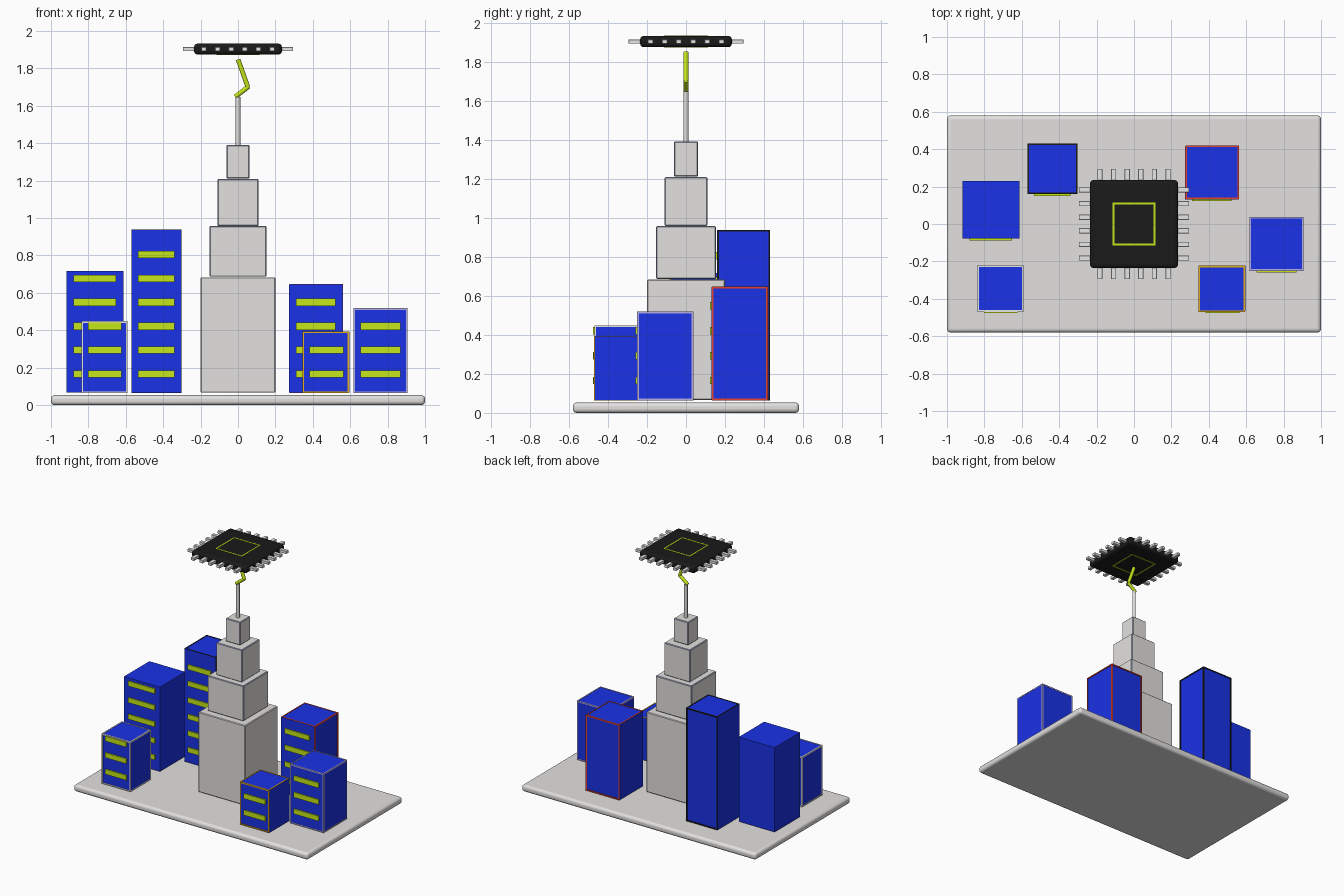
import bpy, bmesh, math
from mathutils import Vector

if "Cube" in bpy.data.objects:
    bpy.data.objects.remove(bpy.data.objects["Cube"])


def material(name, r, g, b):
    m = bpy.data.materials.new(name)
    m.diffuse_color = (r, g, b, 1)
    m.use_nodes = True
    m.node_tree.nodes["Principled BSDF"].inputs["Base Color"].default_value = m.diffuse_color
    return m


GREY = material("pale_grey", 0.77, 0.755, 0.745)
BLUE = material("blue", 0.010, 0.032, 0.80)
LIME = material("lime", 0.56, 0.80, 0.010)
BLACK = material("black", 0.010, 0.010, 0.010)
RED = material("red", 0.88, 0.06, 0.03)
GOLD = material("gold", 0.92, 0.48, 0.01)
LAVENDER = material("lavender", 0.50, 0.45, 0.85)
SILVER = material("silver", 0.82, 0.82, 0.82)
STEEL = material("steel_blue", 0.35, 0.41, 0.62)


def finish(name, bm, mats):
    me = bpy.data.meshes.new(name)
    bm.to_mesh(me)
    bm.free()
    for m in mats:
        me.materials.append(m)
    ob = bpy.data.objects.new(name, me)
    bpy.context.collection.objects.link(ob)
    return ob


def add_cube(bm, lo, hi):
    for v in bmesh.ops.create_cube(bm, size=1)["verts"]:
        v.co = [lo[i] + (v.co[i] + 0.5) * (hi[i] - lo[i]) for i in range(3)]


def box(name, lo, hi, mat, edge=None, bevel=0.0, segments=1):
    """Box between two corners; its bevel faces take the edge material."""
    bm = bmesh.new()
    add_cube(bm, lo, hi)
    if bevel:
        bmesh.ops.bevel(bm, geom=bm.edges[:], offset=bevel, segments=segments,
                        profile=0.5, affect='EDGES', material=1 if edge else 0)
    if segments > 1:
        for f in bm.faces:
            f.smooth = f.calc_area() < 0.02 and max(abs(c) for c in f.normal) < 0.999
    return finish(name, bm, [mat, edge] if edge else [mat])


def frame(name, lo, hi, mat, t):
    """Twelve square bars along the edges of a box."""
    bm = bmesh.new()
    for axis in range(3):
        a, b = [i for i in range(3) if i != axis]
        for sa in (0, 1):
            for sb in (0, 1):
                p, q = list(lo), list(hi)
                for i, s in ((a, sa), (b, sb)):
                    p[i] = hi[i] - t if s else lo[i]
                    q[i] = p[i] + t
                add_cube(bm, p, q)
    return finish(name, bm, [mat])


def rod(name, a, b, radius, mat, sides=16):
    """Cylinder from point a to point b."""
    a, b = Vector(a), Vector(b)
    bm = bmesh.new()
    bmesh.ops.create_cone(bm, cap_ends=True, segments=sides, radius1=radius,
                          radius2=radius, depth=(b - a).length)
    for f in bm.faces:
        f.smooth = len(f.verts) == 4
    ob = finish(name, bm, [mat])
    ob.rotation_euler = (b - a).to_track_quat('Z', 'Y').to_euler()
    ob.location = (a + b) / 2
    return ob


# Base slab with rounded edges
box("base", (-1, -0.58, 0), (1, 0.58, 0.053), GREY, bevel=0.02, segments=4)

# Stepped central tower
for i, (r, z0, z1, edge) in enumerate([
        (0.20, 0.066, 0.683, GREY), (0.153, 0.686, 0.958, STEEL),
        (0.110, 0.958, 1.208, STEEL), (0.062, 1.212, 1.391, STEEL)]):
    box(f"tower_step_{i + 1}", (-r, -r, z0), (r, r, z1), GREY, edge, bevel=0.005)
rod("spire", (0, 0, 1.388), (0, 0, 1.648), 0.0125, GREY)

# Surrounding buildings: x0, x1, y0, y1, top, window rows, trim colour, trim shift
buildings = [
    (-0.918, -0.612, -0.078, 0.230, 0.718, 5, None, 0),
    (-0.570, -0.305, 0.160, 0.428, 0.936, 6, BLACK, 0.002),
    (-0.834, -0.590, -0.467, -0.221, 0.447, 3, SILVER, -0.001),
    (0.274, 0.558, 0.131, 0.415, 0.645, 4, RED, 0.003),
    (0.349, 0.596, -0.466, -0.221, 0.392, 2, GOLD, -0.003),
    (0.619, 0.905, -0.249, 0.036, 0.517, 3, LAVENDER, 0),
]
for i, (x0, x1, y0, y1, top, rows, trim, s) in enumerate(buildings):
    box(f"building_{i + 1}", (x0, y0, 0.066), (x1, y1, top), BLUE)
    if trim:
        e = 0.0015
        frame(f"building_trim_{i + 1}", (x0 - e + s, y0 - e + s, 0.066 - e),
              (x1 + e + s, y1 + e + s, top + e), trim, 0.009)
    cx, half = (x0 + x1) / 2, (x1 - x0) * 0.37
    for k in range(rows):  # lit window strips on the front
        z = 0.166 + 0.1278 * k
        box(f"window_strip_{i + 1}_{k + 1}", (cx - half, y0 - 0.009, z - 0.019),
            (cx + half, y0, z + 0.019), LIME)

# Lightning bolt between spire and chip
rod("bolt_upper", (0, 0, 1.848), (0.053, 0, 1.700), 0.0125, LIME)
rod("bolt_lower", (0.058, 0, 1.704), (-0.015, 0, 1.648), 0.0125, LIME)

# Chip body and square lime outline on its top and bottom
box("chip_body", (-0.235, -0.235, 1.874), (0.235, 0.235, 1.932), BLACK,
    bevel=0.018, segments=3)
frame("chip_outline", (-0.114, -0.114, 1.872), (0.114, 0.114, 1.934), LIME, 0.01)

# Chip pins, six on each side
for side in range(4):
    for k in range(6):
        u = -0.182 + 0.0728 * k
        pin = box(f"chip_pin_{side + 1}_{k + 1}", (0.21, u - 0.014, 1.892),
                  (0.295, u + 0.014, 1.914), SILVER, bevel=0.002)
        pin.rotation_euler.z = side * math.pi / 2
